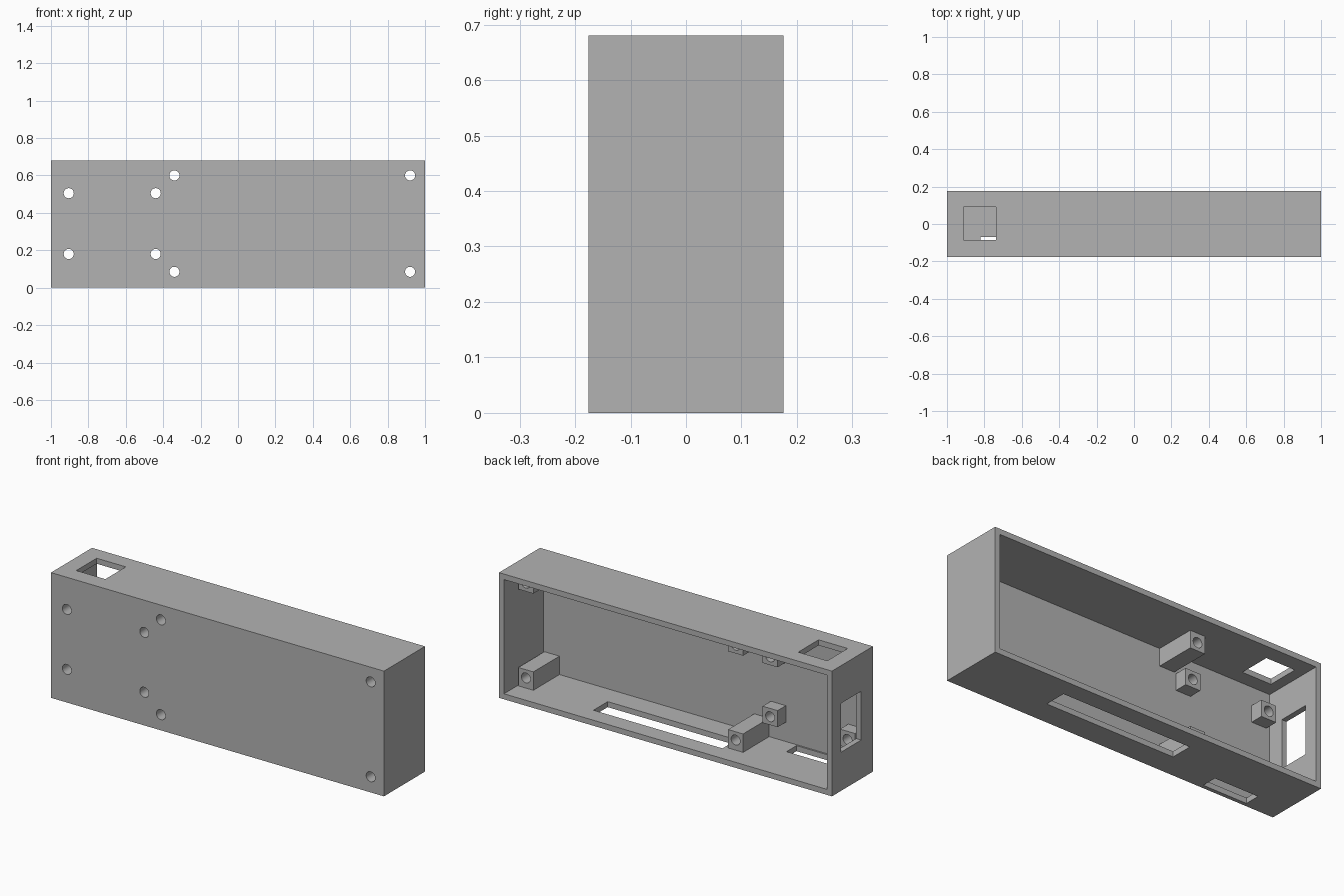
import bpy
import math

if "Cube" in bpy.data.objects:
    bpy.data.objects.remove(bpy.data.objects["Cube"], do_unlink=True)

grey = bpy.data.materials.new("plain_grey")
grey.use_nodes = True
grey.diffuse_color = (0.45, 0.45, 0.45, 1)
grey.node_tree.nodes["Principled BSDF"].inputs["Base Color"].default_value = (0.45, 0.45, 0.45, 1)


def box(name, x, y, z):
    """Box spanning the given (low, high) range on each axis."""
    spans = (x, y, z)
    bpy.ops.mesh.primitive_cube_add(size=1, location=[(a + b) / 2 for a, b in spans])
    ob = bpy.context.object
    ob.name = name
    ob.scale = [b - a for a, b in spans]
    bpy.ops.object.transform_apply(location=False, rotation=False, scale=True)
    ob.data.materials.append(grey)
    return ob


def drill(x, z):
    """Round cutter running front to back."""
    bpy.ops.mesh.primitive_cylinder_add(vertices=32, radius=0.027, depth=1,
                                        location=(x, 0, z), rotation=(math.pi / 2, 0, 0))
    ob = bpy.context.object
    ob.name = "drill_cutter"
    ob.data.materials.append(grey)
    return ob


def cut(target, cutter, keep=False):
    bpy.context.view_layer.objects.active = target
    mod = target.modifiers.new("cut", 'BOOLEAN')
    mod.operation = 'DIFFERENCE'
    mod.solver = 'EXACT'
    mod.object = cutter
    bpy.ops.object.modifier_apply(modifier=mod.name)
    if not keep:
        bpy.data.objects.remove(cutter, do_unlink=True)


def finish(ob):
    bpy.ops.object.select_all(action='DESELECT')
    ob.select_set(True)
    bpy.context.view_layer.objects.active = ob
    bpy.ops.object.shade_smooth_by_angle(angle=math.radians(30))


WALL = 0.03
DEPTH = 0.176
HEIGHT = 0.68
FRONT = -0.164   # inner surface of the thin front panel

# Case, open at the back
case = box("case", (-1, 1), (-DEPTH, DEPTH), (0, HEIGHT))
cut(case, box("cavity", (-1 + WALL, 1 - WALL), (FRONT, 0.3), (WALL, HEIGHT - WALL)))

# Openings in the top, the right end and the floor
cut(case, box("top_opening", (-0.912, -0.737), (-0.085, 0.09), (0.6, 0.8)))
cut(case, box("side_opening", (-1.1, -0.9), (-0.075, 0.1), (0.21, 0.475)))
cut(case, box("long_floor_slot", (-0.275, 0.5), (-0.042, 0.08), (-0.1, 0.1)))
cut(case, box("short_floor_slot", (-0.82, -0.555), (-0.155, -0.07), (-0.1, 0.1)))

# Mounting posts, each drilled through together with the front panel
HALF = 0.045
groups = (
    ("long_post", (-0.34, 0.92), (0.085, 0.6), 0.06),
    ("short_post", (-0.905, -0.44), (0.18, 0.505), -0.093),
)
for name, xs, zs, tip in groups:
    for x in xs:
        for z in zs:
            low, high = z - HALF, z + HALF
            if name == "long_post":  # long posts rest on the floor or ceiling
                low = WALL if z < 0.3 else low
                high = HEIGHT - WALL if z > 0.3 else high
            post = box(name, (x - HALF, x + HALF), (FRONT, tip), (low, high))
            cutter = drill(x, z)
            # Keep the drill clear of the back rim
            cutter.location.y = -0.4
            cut(case, cutter, keep=True)
            cutter.location.y = 0
            bpy.context.view_layer.update()
            cut(post, cutter)
            finish(post)

finish(case)
